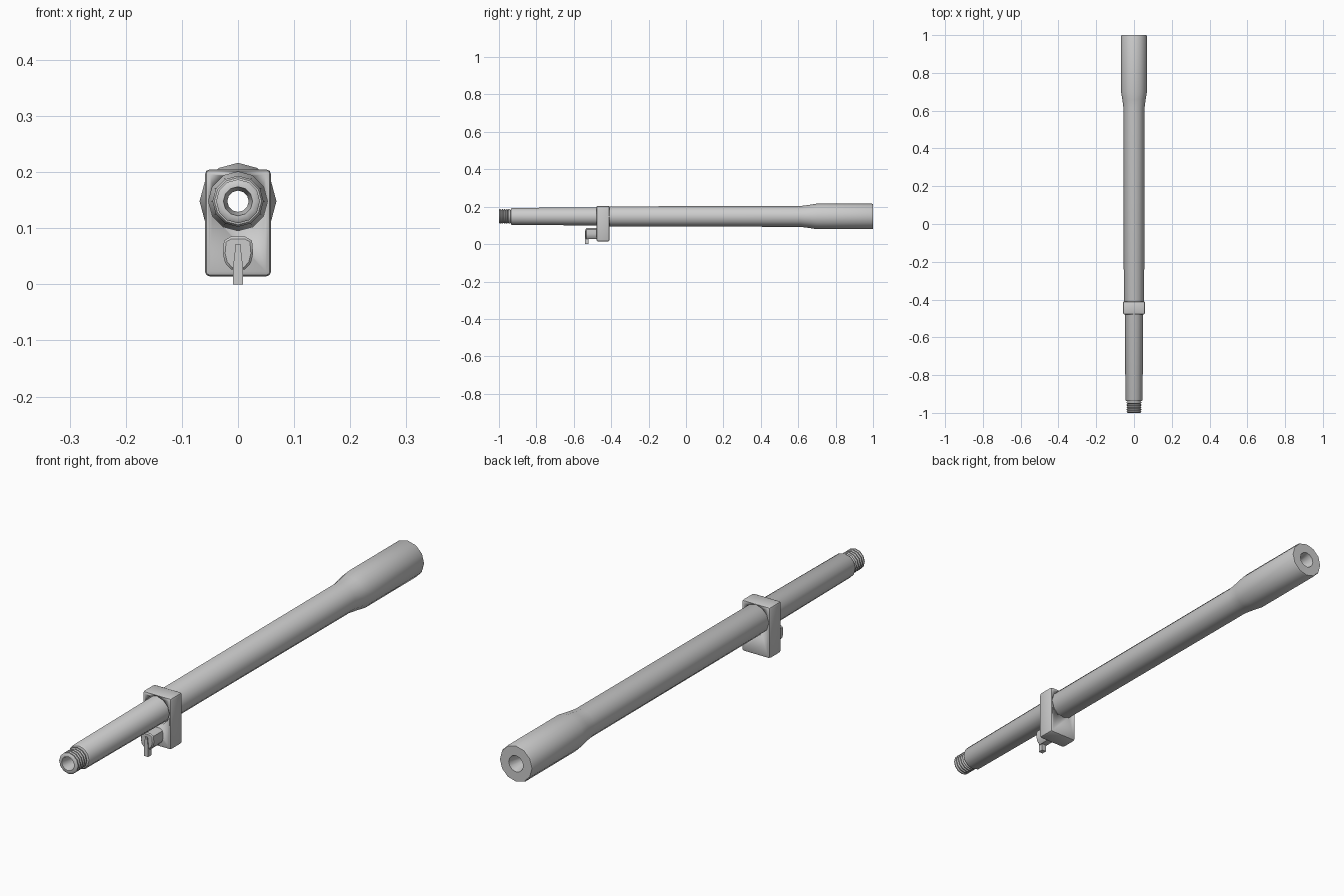
import bpy, bmesh, math

if "Cube" in bpy.data.objects:
    bpy.data.objects.remove(bpy.data.objects["Cube"])

AXIS_Z = 0.148
SIDES = 12


def make_object(name, bm, angle=40):
    bmesh.ops.recalc_face_normals(bm, faces=bm.faces)
    mesh = bpy.data.meshes.new(name)
    bm.to_mesh(mesh)
    bm.free()
    obj = bpy.data.objects.new(name, mesh)
    bpy.context.collection.objects.link(obj)
    bpy.ops.object.select_all(action='DESELECT')
    obj.select_set(True)
    bpy.context.view_layer.objects.active = obj
    bpy.ops.object.shade_smooth_by_angle(angle=math.radians(angle))
    return obj


def lathe(name, profile, sides=SIDES, z=AXIS_Z):
    """Spin a closed (y, radius) outline around the tube's axis."""
    bm = bmesh.new()
    rings = []
    for y, r in profile:
        rings.append([bm.verts.new((r * math.sin(2 * math.pi * i / sides), y,
                                    z + r * math.cos(2 * math.pi * i / sides)))
                      for i in range(sides)])
    for a, b in zip(rings, rings[1:] + rings[:1]):
        for i in range(sides):
            j = (i + 1) % sides
            bm.faces.new((a[i], a[j], b[j], b[i]))
    return make_object(name, bm)


def prism(bm, outline, y0, y1):
    """Extrude an (x, z) outline along y."""
    front = [bm.verts.new((x, y0, z)) for x, z in outline]
    back = [bm.verts.new((x, y1, z)) for x, z in outline]
    bm.faces.new(front)
    bm.faces.new(back[::-1])
    n = len(outline)
    for i in range(n):
        j = (i + 1) % n
        bm.faces.new((front[i], back[i], back[j], front[j]))


# Hollow tube: threaded tip, two-step body, flared rear, then back along the bore
thread = []
for k in range(5):
    y = -1.0 + k * 0.012
    thread += [(y, 0.034), (y + 0.004, 0.039), (y + 0.008, 0.039)]
body = [(-0.938, 0.034), (-0.936, 0.042), (-0.93, 0.0455), (-0.44, 0.0485),
        (-0.425, 0.054), (0.612, 0.0555), (0.66, 0.062), (0.70, 0.0685),
        (0.994, 0.0685), (1.0, 0.066)]
bore = [(1.0, 0.030), (0.95, 0.019), (-0.96, 0.019), (-1.0, 0.026)]
lathe("tube", thread + body + bore)

# Clamp block around the tube, rounded edges
bm = bmesh.new()
prism(bm, [(-0.059, 0.014), (0.059, 0.014), (0.059, 0.205), (-0.059, 0.205)],
      -0.479, -0.409)
bmesh.ops.bevel(bm, geom=bm.edges[:], offset=0.009, segments=2,
                profile=0.5, affect='EDGES')
block = make_object("clamp_block", bm)

# Cutter for the clearance hole in the block
bm = bmesh.new()
prism(bm, [(0.0525 * math.sin(2 * math.pi * i / SIDES),
            AXIS_Z + 0.0525 * math.cos(2 * math.pi * i / SIDES))
           for i in range(SIDES)], -0.6, -0.3)
cutter = make_object("hole_cutter", bm)
cutter.hide_render = True
cutter.hide_set(True)
cut = block.modifiers.new("hole", 'BOOLEAN')
cut.operation = 'DIFFERENCE'
cut.solver = 'EXACT'
cut.object = cutter
bpy.context.view_layer.objects.active = block
bpy.ops.object.modifier_apply(modifier=cut.name)
bpy.data.objects.remove(cutter)

# Faceted knob on the front of the block
bm = bmesh.new()
half = [(0.013, 0.085), (0.025, 0.078), (0.027, 0.055), (0.023, 0.038),
        (0.012, 0.026)]
prism(bm, half + [(-x, z) for x, z in reversed(half)], -0.537, -0.470)
bmesh.ops.bevel(bm, geom=[e for e in bm.edges
                          if all(v.co.y < -0.53 for v in e.verts)],
                offset=0.004, segments=1, affect='EDGES')
make_object("knob", bm)

# Thin tab hanging from the knob
bm = bmesh.new()
prism(bm, [(-0.009, 0.0), (0.009, 0.0), (0.009, 0.03), (0.004, 0.072),
           (-0.004, 0.072), (-0.009, 0.03)], -0.541, -0.521)
make_object("knob_tab", bm)
